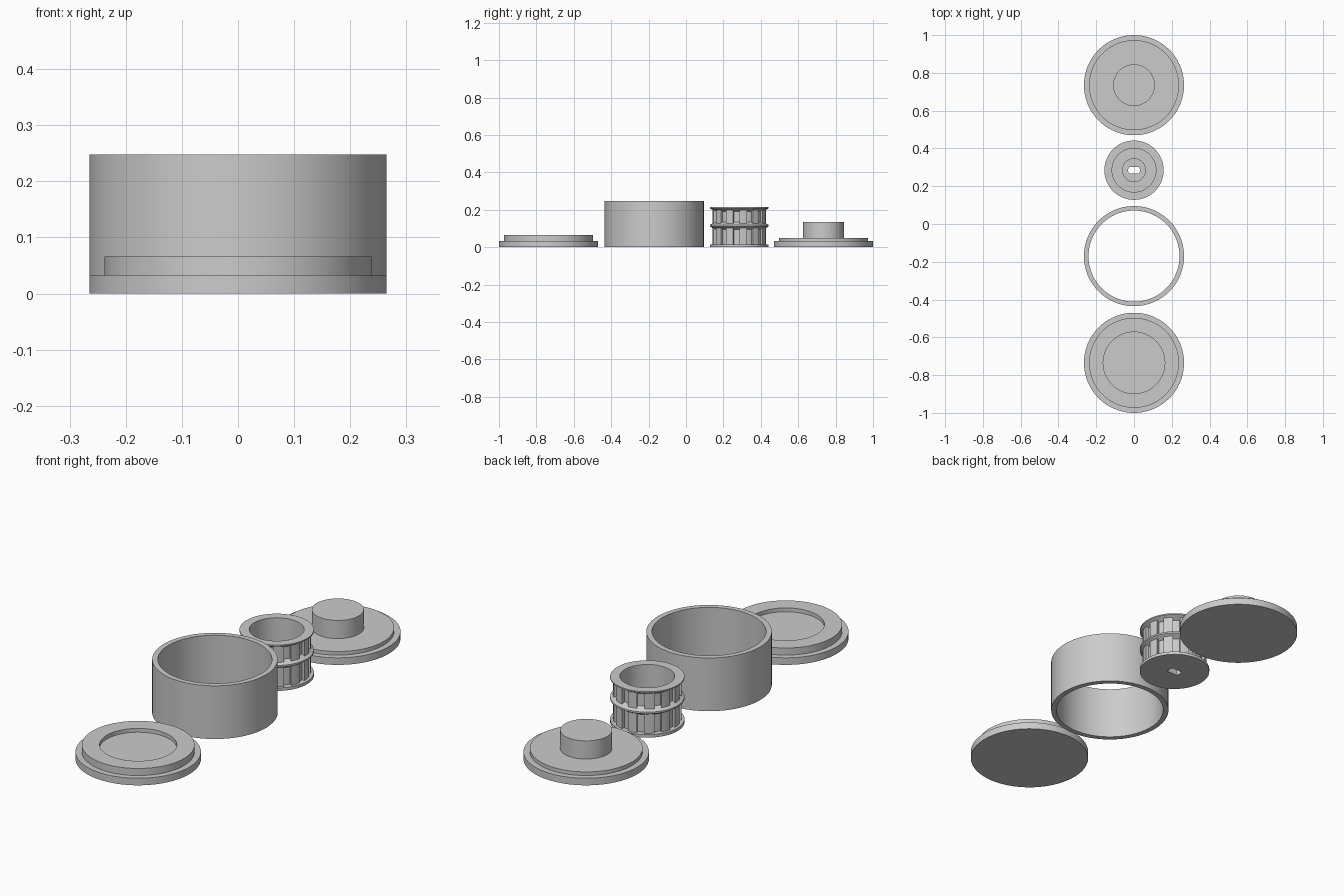
import bpy
import bmesh
from math import sin, cos, radians, tau

cube = bpy.data.objects.get("Cube")
if cube:
    bpy.data.objects.remove(cube, do_unlink=True)

SEGMENTS = 96
TEETH = 12

grey = bpy.data.materials.new("plain grey")
grey.use_nodes = True
grey.diffuse_color = (0.6, 0.6, 0.6, 1)
bsdf = next(n for n in grey.node_tree.nodes if n.type == "BSDF_PRINCIPLED")
bsdf.inputs["Base Color"].default_value = grey.diffuse_color


def finish(bm, name, y):
    bmesh.ops.recalc_face_normals(bm, faces=bm.faces)
    mesh = bpy.data.meshes.new(name)
    bm.to_mesh(mesh)
    bm.free()
    mesh.materials.append(grey)
    obj = bpy.data.objects.new(name, mesh)
    bpy.context.collection.objects.link(obj)
    obj.location.y = y
    bpy.ops.object.select_all(action="DESELECT")
    obj.select_set(True)
    bpy.context.view_layer.objects.active = obj
    bpy.ops.object.shade_smooth_by_angle(angle=radians(22))
    return obj


def lathe(name, y, profile, closed=False):
    """Turn (radius, z) points; a radius may be a function of the angle.
    An open profile gets a flat cap at each end."""
    bm = bmesh.new()
    rings = []
    for r, z in profile:
        ring = []
        for i in range(SEGMENTS):
            a = tau * i / SEGMENTS
            rad = r(a) if callable(r) else r
            ring.append(bm.verts.new((rad * cos(a), rad * sin(a), z)))
        rings.append(ring)
    pairs = list(zip(rings, rings[1:]))
    if closed:
        pairs.append((rings[-1], rings[0]))
    else:
        bm.faces.new(rings[0])
        bm.faces.new(rings[-1])
    for low, high in pairs:
        for i in range(SEGMENTS):
            j = (i + 1) % SEGMENTS
            bm.faces.new((low[i], low[j], high[j], high[i]))
    return finish(bm, name, y)


def shaft_hole(a):
    """Round hole with two flats."""
    return min(0.031, 0.018 / max(abs(sin(a)), 0.01))


# Base lid with a round recess
lathe("base_lid", -0.735, [
    (0.265, 0), (0.265, 0.033), (0.238, 0.033), (0.238, 0.066),
    (0.163, 0.066), (0.163, 0.048)])

# Open tube body
lathe("case_ring", -0.17, [
    (0.265, 0), (0.265, 0.248), (0.241, 0.248), (0.241, 0)], closed=True)

# Drum with bevelled flanges, a bore and a shaft collar
lathe("drum", 0.285, [
    (shaft_hole, 0), (0.157, 0), (0.157, 0.014), (0.131, 0.014),
    (0.131, 0.095), (0.157, 0.111), (0.157, 0.119), (0.131, 0.135),
    (0.131, 0.192), (0.157, 0.208), (0.157, 0.214), (0.116, 0.214),
    (0.116, 0.03), (0.063, 0.03), (0.063, 0.08), (shaft_hole, 0.08)],
    closed=True)

# Drive teeth around the drum
bm = bmesh.new()
for t in range(TEETH):
    start, width, steps = tau * t / TEETH, radians(17), 4
    angles = [start + width * k / steps for k in range(steps + 1)]
    outline = [(0.144, a) for a in angles] + [(0.125, a) for a in reversed(angles)]
    bottom = [bm.verts.new((r * cos(a), r * sin(a), 0.01)) for r, a in outline]
    top = [bm.verts.new((r * cos(a), r * sin(a), 0.205)) for r, a in outline]
    bm.faces.new(bottom)
    bm.faces.new(top)
    for i in range(len(outline)):
        j = (i + 1) % len(outline)
        bm.faces.new((bottom[i], bottom[j], top[j], top[i]))
finish(bm, "drum_teeth", 0.285)

# Top lid with a central post
lathe("top_lid", 0.735, [
    (0.265, 0), (0.265, 0.033), (0.238, 0.033), (0.238, 0.05),
    (0.11, 0.05), (0.11, 0.135)])
